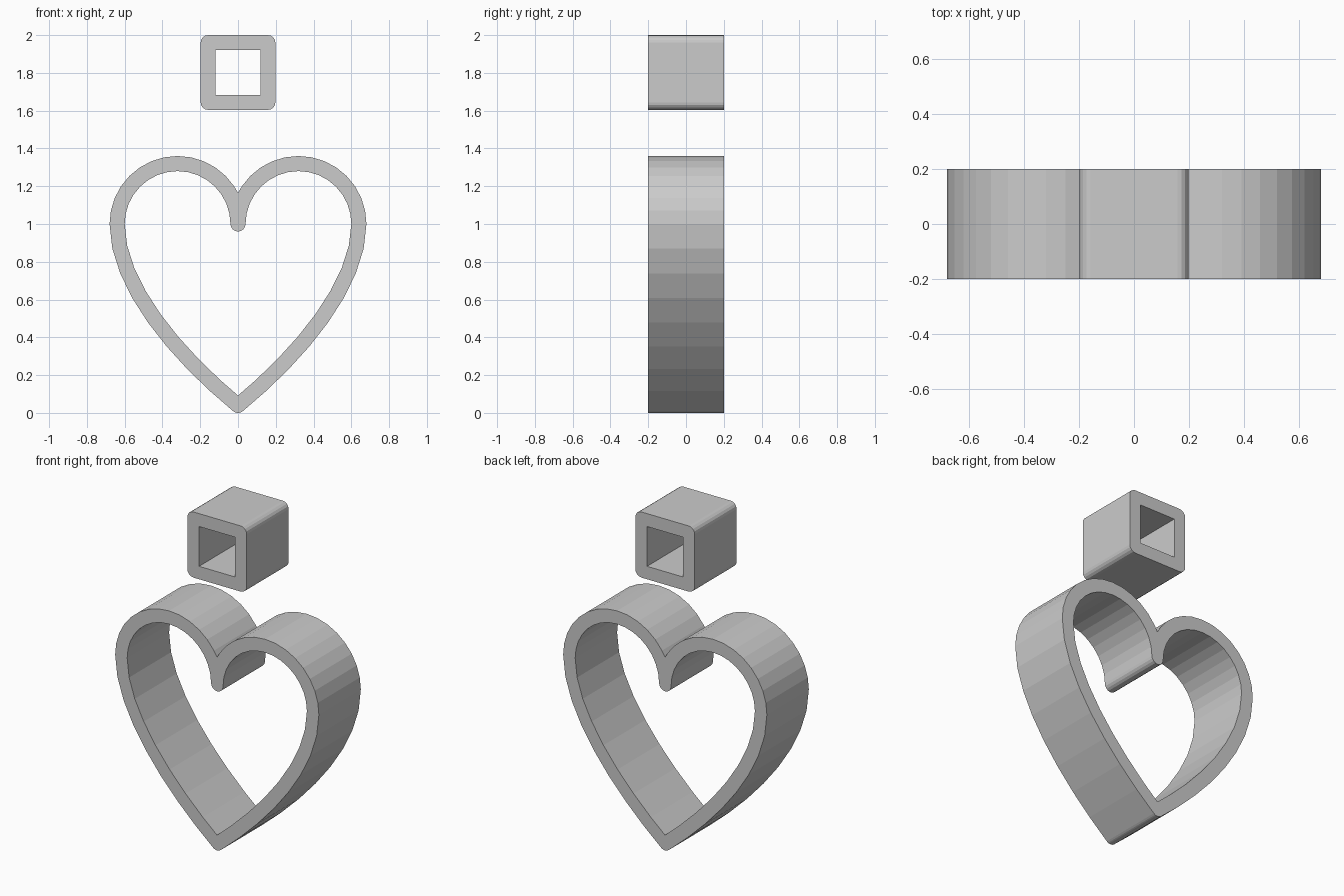
import bpy, bmesh
from math import sin, cos, pi, radians
from mathutils import Vector
from mathutils.geometry import interpolate_bezier

cube = bpy.data.objects.get("Cube")
if cube:
    bpy.data.objects.remove(cube)

grey = bpy.data.materials.new("plain_grey")
grey.use_nodes = True
GREY = (0.6, 0.6, 0.6, 1)
grey.diffuse_color = GREY
grey.node_tree.nodes["Principled BSDF"].inputs["Base Color"].default_value = GREY

DEPTH = 0.4   # front to back
HALF = 0.04   # half the band thickness
LOBE = 0.32   # lobe radius on the band's centre line


def arc(cx, cz, r, a0, a1, steps):
    """Points on an arc in the x-z plane, angles in degrees."""
    angles = [radians(a0 + (a1 - a0) * i / steps) for i in range(steps + 1)]
    return [(cx + r * cos(a), cz + r * sin(a)) for a in angles]


def mirrored(half):
    """Close a half outline that runs from x = 0 round to x = 0."""
    return half + [(-x, z) for x, z in reversed(half) if x > 1e-4]


def extrude_outlines(name, loops):
    """Fill outlines (later ones are holes) and extrude them front to back."""
    bm = bmesh.new()
    for loop in loops:
        vs = [bm.verts.new((x, -DEPTH / 2, z)) for x, z in loop]
        for a, b in zip(vs, vs[1:] + vs[:1]):
            bm.edges.new((a, b))
    bmesh.ops.triangle_fill(bm, edges=bm.edges[:], use_beauty=True)
    ext = bmesh.ops.extrude_face_region(bm, geom=bm.faces[:], use_keep_orig=True)
    moved = [v for v in ext["geom"] if isinstance(v, bmesh.types.BMVert)]
    bmesh.ops.translate(bm, verts=moved, vec=(0, DEPTH, 0))
    bmesh.ops.recalc_face_normals(bm, faces=bm.faces[:])
    mesh = bpy.data.meshes.new(name)
    bm.to_mesh(mesh)
    bm.free()
    mesh.materials.append(grey)
    obj = bpy.data.objects.new(name, mesh)
    bpy.context.collection.objects.link(obj)


# Heart side: centre line from the widest point down to the tip
side = interpolate_bezier(Vector((0.64, 1)), Vector((0.64, 0.68)),
                          Vector((0.33, 0.31)), Vector((0, 0.04)), 9)


def offset_side(dist):
    pts = []
    for i, p in enumerate(side):
        t = (side[min(i + 1, len(side) - 1)] - side[max(i - 1, 0)]).normalized()
        if i == 0:
            t = Vector((0, -1))
        n = Vector((-t.y, t.x)) * dist
        pts.append((p.x + n.x, p.y + n.y))
    return pts


# Outer outline: notch, lobe, side, rounded tip
notch = 1 + ((LOBE + HALF) ** 2 - LOBE ** 2) ** 0.5
lobe = [p for p in arc(LOBE, 1, LOBE + HALF, 180, 0, 16) if p[0] > 0 and p[1] > notch - 0.3]
outer = [(0, notch)] + lobe[:-1] + offset_side(HALF) + arc(0, 0.04, HALF, -65, -90, 2)

# Inner outline: rounded dip, lobe, side, sharp tip
inner = arc(0, 1, HALF, -90, 0, 4)[:-1] + arc(LOBE, 1, LOBE - HALF, 180, 0, 16)[:-1]
inner += [p for p in offset_side(-HALF) if p[0] > 0.02] + [(0, 0.092)]
extrude_outlines("heart_band", [mirrored(outer), mirrored(inner)])

# Square tube with rounded outer corners above the heart
CZ, R = 1.802, 0.04
square = []
for k in range(4):
    a = 90 * k
    c = radians(a + 45)
    d = (0.198 - R) * 2 ** 0.5
    square += arc(d * cos(c), CZ + d * sin(c), R, a, a + 90, 4)
hole = [(sx * 0.12, CZ + sz * 0.12) for sx, sz in ((1, 1), (-1, 1), (-1, -1), (1, -1))]
extrude_outlines("square_tube", [square, hole])
